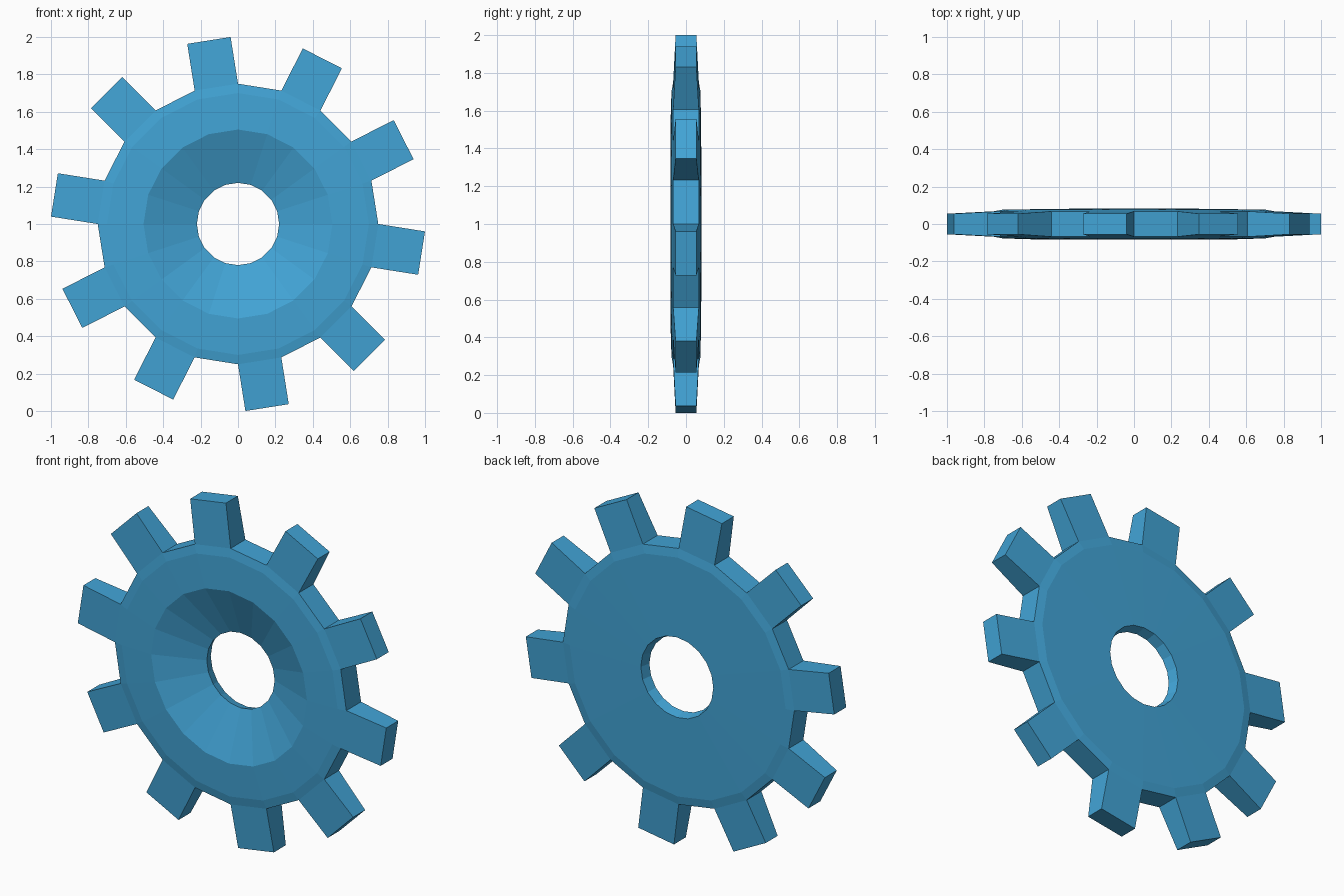
import bpy, bmesh
from math import sin, cos, pi
from mathutils import Vector

cube = bpy.data.objects.get("Cube")
if cube:
    bpy.data.objects.remove(cube, do_unlink=True)

TEETH = 10
SIDES = TEETH * 2
STEP = 2 * pi / SIDES
CENTRE = Vector((0, 0, 1))

# Closed cross-section (radius, y), starting at the front rim of the outer wall
profile = [
    (0.75, -0.068), (0.75, 0.068),    # outer wall
    (0.70, 0.077), (0.235, 0.083),    # back plate
    (0.22, 0.025),                    # hole wall
    (0.505, -0.083), (0.70, -0.077),  # front bowl and front plate
]


def radial(angle):
    return Vector((cos(angle), 0, sin(angle)))


# Wheel body: spin the cross-section around the y axis
bm = bmesh.new()
rings = []
for i in range(SIDES):
    d = radial(i * STEP)
    rings.append([bm.verts.new(CENTRE + d * r + Vector((0, y, 0))) for r, y in profile])

tooth_roots = []
for i in range(SIDES):
    a, b = rings[i], rings[(i + 1) % SIDES]
    for j in range(len(profile)):
        k = (j + 1) % len(profile)
        face = bm.faces.new((a[j], a[k], b[k], b[j]))
        if j == 0 and i % 2 == 1:
            tooth_roots.append((face, radial((i + 0.5) * STEP)))

# Teeth: extrude every other outer wall face, thinning towards the tip
for face, direction in tooth_roots:
    tip = bmesh.ops.extrude_discrete_faces(bm, faces=[face])["faces"][0]
    for v in tip.verts:
        v.co += direction * 0.253
        v.co.y *= 0.81

bmesh.ops.recalc_face_normals(bm, faces=bm.faces)
mesh = bpy.data.meshes.new("gear_wheel")
bm.to_mesh(mesh)
bm.free()

# Single blue colour
blue = bpy.data.materials.new("blue")
blue.use_nodes = True
colour = (0.054, 0.37, 0.67, 1)
blue.diffuse_color = colour
blue.node_tree.nodes["Principled BSDF"].inputs["Base Color"].default_value = colour
mesh.materials.append(blue)

gear = bpy.data.objects.new("gear_wheel", mesh)
bpy.context.collection.objects.link(gear)
